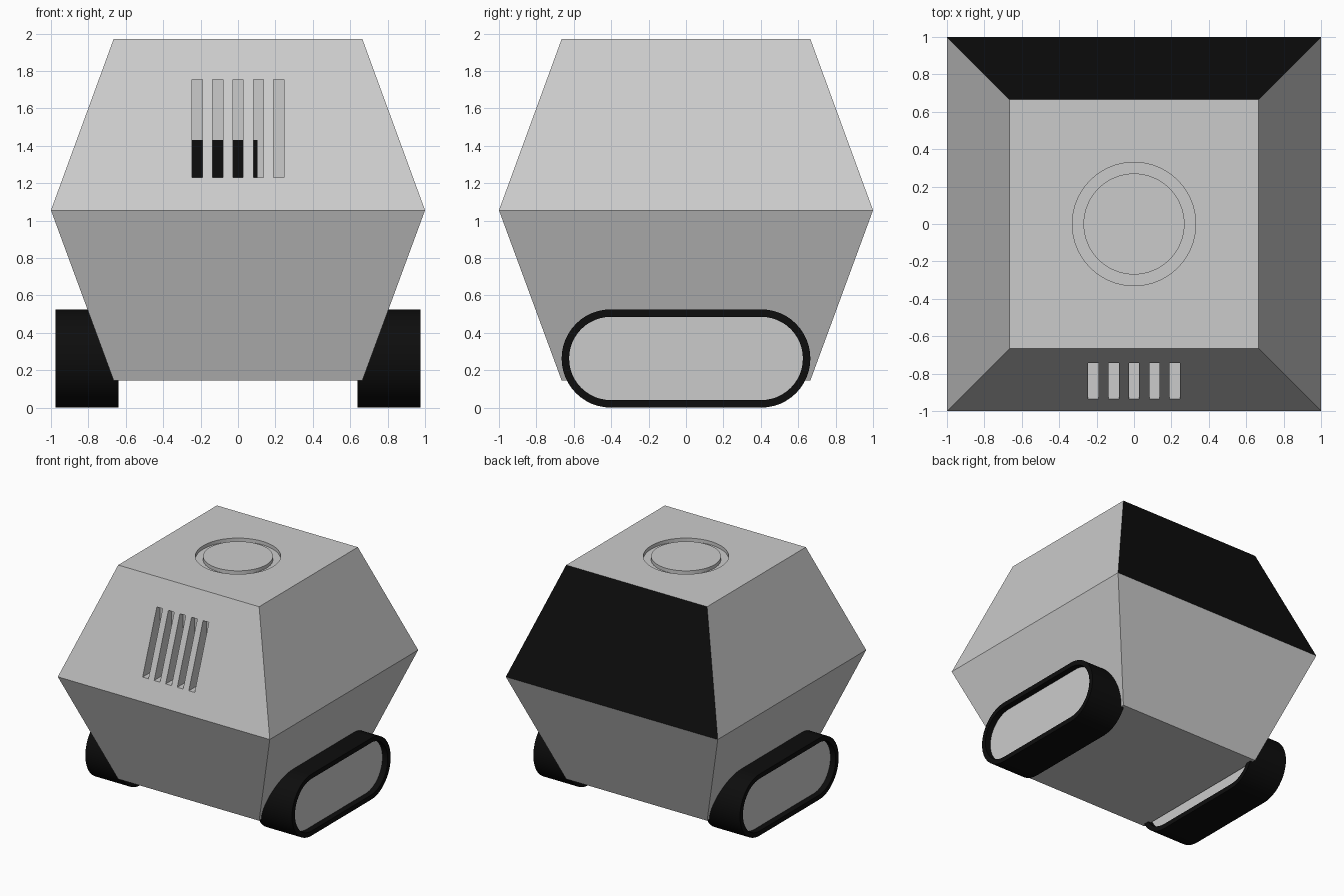
import bpy, bmesh, math
from mathutils import Matrix

if "Cube" in bpy.data.objects:
    bpy.data.objects.remove(bpy.data.objects["Cube"])


def material(name, rgb):
    m = bpy.data.materials.new(name)
    m.diffuse_color = (*rgb, 1)
    m.use_nodes = True
    m.node_tree.nodes["Principled BSDF"].inputs["Base Color"].default_value = m.diffuse_color
    return m


GREY = material("light grey", (0.6, 0.6, 0.6))
BLACK = material("black", (0.004, 0.004, 0.004))


def add_object(name, bm, mats):
    bmesh.ops.recalc_face_normals(bm, faces=bm.faces)
    me = bpy.data.meshes.new(name)
    bm.to_mesh(me)
    bm.free()
    for m in mats:
        me.materials.append(m)
    ob = bpy.data.objects.new(name, me)
    bpy.context.collection.objects.link(ob)
    return ob


def loft(bm, rings):
    """Join rings of points with quads and cap both ends; returns the caps."""
    loops = [[bm.verts.new(p) for p in r] for r in rings]
    n = len(loops[0])
    for a, b in zip(loops, loops[1:]):
        for i in range(n):
            bm.faces.new((a[i], a[(i + 1) % n], b[(i + 1) % n], b[i]))
    return [bm.faces.new(loops[0]), bm.faces.new(loops[-1])]


def add_box(bm, lo, hi):
    size = [h - l for l, h in zip(lo, hi)]
    mid = [(h + l) / 2 for l, h in zip(lo, hi)]
    bmesh.ops.create_cube(bm, size=1, matrix=Matrix.Translation(mid) @ Matrix.Diagonal((*size, 1)))


def add_disc(bm, radius, z0, z1):
    bmesh.ops.create_cone(bm, cap_ends=True, segments=64, radius1=radius, radius2=radius,
                          depth=z1 - z0, matrix=Matrix.Translation((0, 0, (z0 + z1) / 2)))


def select_only(ob):
    bpy.ops.object.select_all(action='DESELECT')
    ob.select_set(True)
    bpy.context.view_layer.objects.active = ob


# Body: two square frustums joined at the waist
TOP, WAIST, BASE = 1.97, 1.055, 0.145
bm = bmesh.new()
loft(bm, [[(sx * h, sy * h, z) for sx, sy in ((-1, -1), (1, -1), (1, 1), (-1, 1))]
          for h, z in ((0.665, BASE), (1.0, WAIST), (0.665, TOP))])
body = add_object("body", bm, [GREY, BLACK])

# Cutter: five front vent slots and the round recess on top
slots = [(-0.245 + 0.109 * i, -0.19 + 0.109 * i) for i in range(5)]
SLOT_BACK = -0.70
bm = bmesh.new()
for x0, x1 in slots:
    add_box(bm, (x0, -1.2, 1.23), (x1, SLOT_BACK, 1.755))
add_disc(bm, 0.33, TOP - 0.03, TOP + 0.1)
cutter = add_object("vent_cutter", bm, [GREY])
cutter.hide_render = True
mod = body.modifiers.new("cut", 'BOOLEAN')
mod.operation, mod.object, mod.solver = 'DIFFERENCE', cutter, 'EXACT'
select_only(body)
bpy.ops.object.modifier_apply(modifier=mod.name)
bpy.data.objects.remove(cutter)

# Upper back face is the black panel
for f in body.data.polygons:
    f.material_index = int(f.normal.y > 0.8 and f.normal.z > 0.2 and f.center.y > 0.5)

# Round lid inside the top recess, leaving a ring groove
bm = bmesh.new()
add_disc(bm, 0.27, TOP - 0.03, TOP)
lid = add_object("top_lid", bm, [GREY])
select_only(lid)
bpy.ops.object.shade_smooth_by_angle()

# Dark plates at the back of the vents
bm = bmesh.new()
for x0, x1 in slots[:4]:
    add_box(bm, (x0, SLOT_BACK - 0.006, 1.23), (min(x1, 0.105), SLOT_BACK, 1.43))
add_object("vent_plates", bm, [BLACK])


# Tracks: stadium-shaped belts with recessed grey side panels
def stadium(x, inset):
    r, cz, half = 0.2625 - inset, 0.2625, 0.4025
    pts = []
    for side, start in ((1, -90), (-1, 90)):
        for i in range(25):
            a = math.radians(start + 7.5 * i)
            pts.append((x, side * half + r * math.cos(a), cz + r * math.sin(a)))
    return pts


IN, OUT, RIM, DEEP = 0.64, 0.975, 0.04, 0.05
for side, name in ((1, "right_track"), (-1, "left_track")):
    bm = bmesh.new()
    caps = loft(bm, [stadium(side * x, i) for x, i in (
        (IN + DEEP, RIM), (IN, RIM), (IN, 0), (OUT, 0), (OUT, RIM), (OUT - DEEP, RIM))])
    for f in caps:
        f.material_index = 1
    track = add_object(name, bm, [BLACK, GREY])
    select_only(track)
    bpy.ops.object.shade_smooth_by_angle()
